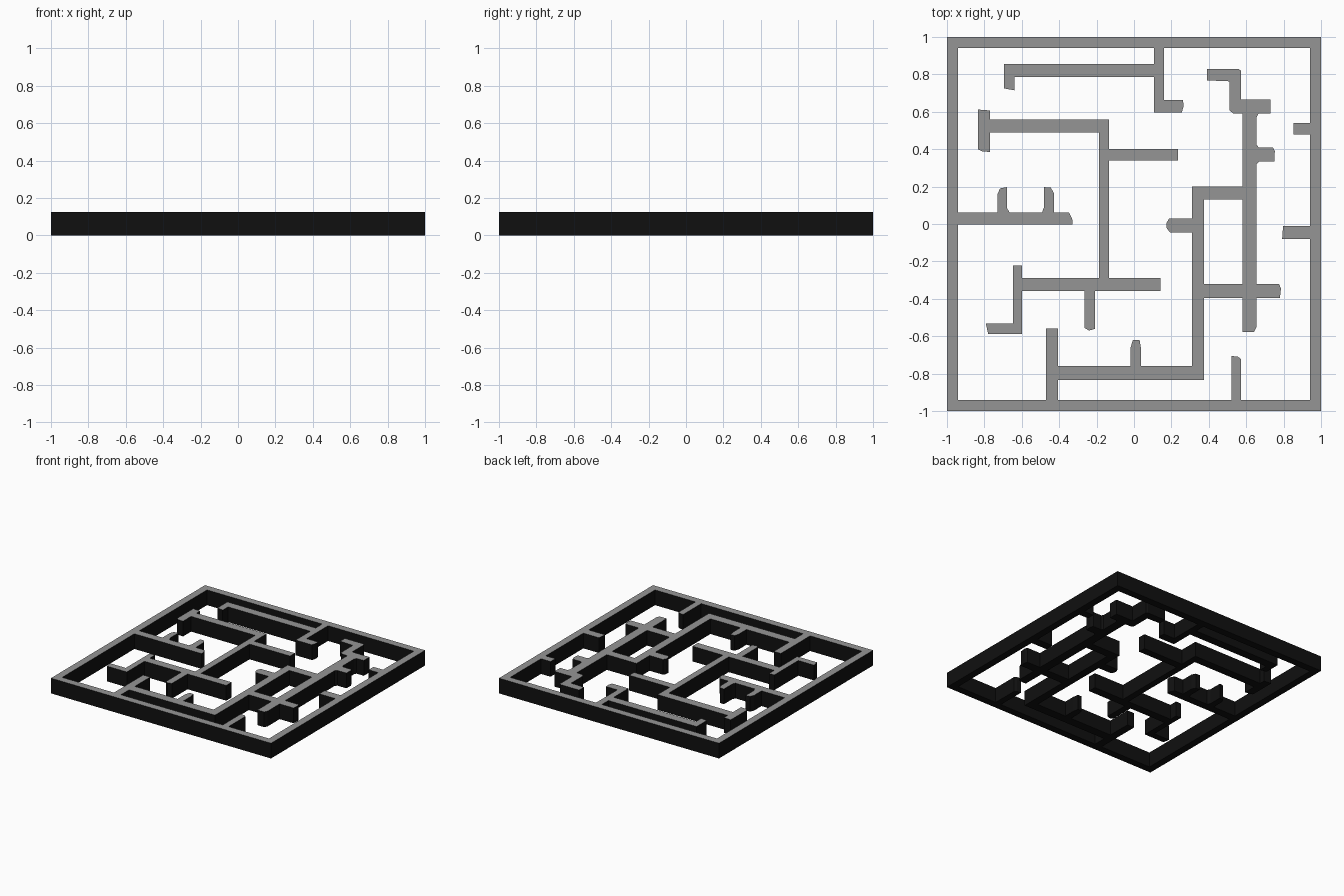
import bpy, bmesh
from mathutils import Vector
from mathutils.geometry import delaunay_2d_cdt

HEIGHT = 0.125


def material(name, v):
    m = bpy.data.materials.new(name)
    m.diffuse_color = (v, v, v, 1)
    return m


top_mat = material("wall_top", 0.3)
side_mat = material("wall_side", 0.005)


def rect(x0, x1, y0, y1):
    return [(x0, y0), (x1, y0), (x1, y1), (x0, y1)]


def build(name, shapes):
    """Merge overlapping plan shapes into one outline and extrude it upward."""
    verts, faces = [], []
    for s in shapes:
        area = sum(a[0] * b[1] - b[0] * a[1] for a, b in zip(s, s[1:] + s[:1]))
        s = s if area > 0 else s[::-1]
        faces.append(list(range(len(verts), len(verts) + len(s))))
        verts += [Vector(p) for p in s]
    vs, _, fs, _, _, src = delaunay_2d_cdt(verts, [], faces, 0, 1e-4)
    bm = bmesh.new()
    bv = [bm.verts.new((v.x, v.y, 0)) for v in vs]
    for f, o in zip(fs, src):
        if o:
            bm.faces.new([bv[i] for i in f])
    bmesh.ops.delete(bm, geom=[v for v in bm.verts if not v.link_faces], context='VERTS')
    ext = bmesh.ops.extrude_face_region(bm, geom=bm.faces[:], use_keep_orig=True)
    bmesh.ops.translate(bm, vec=(0, 0, HEIGHT),
                        verts=[g for g in ext["geom"] if isinstance(g, bmesh.types.BMVert)])
    bmesh.ops.recalc_face_normals(bm, faces=bm.faces[:])
    for f in bm.faces:
        f.material_index = 0 if f.calc_center_median().z > HEIGHT - 0.001 else 1
    me = bpy.data.meshes.new(name)
    bm.to_mesh(me)
    bm.free()
    me.materials.append(top_mat)
    me.materials.append(side_mat)
    ob = bpy.data.objects.new(name, me)
    bpy.context.collection.objects.link(ob)


# Square border
border = [rect(-1, -.94, -1, 1), rect(.94, 1, -1, 1),
          rect(-1, 1, -1, -.94), rect(-1, 1, .94, 1)]

# Wall hanging from the back border
back_wall = [rect(.107, .16, .595, .95), rect(-.695, .107, .785, .855),
             [(-.695, .855), (-.695, .725), (-.64, .715), (-.64, .855)],
             [(.107, .595), (.255, .595), (.265, .63), (.262, .663), (.107, .663)]]

# Wall from the left border with two flared stubs
left_wall = [[(-.95, -.003), (-.33, -.003), (-.33, .025), (-.348, .062), (-.95, .062)],
             [(-.73, .03), (-.73, .158), (-.717, .19), (-.68, .197), (-.68, .088), (-.662, .055), (-.662, .03)],
             [(-.494, .03), (-.494, .055), (-.482, .088), (-.482, .197), (-.445, .195), (-.428, .165), (-.428, .03)]]

# Wall from the front border, climbing to the right
front_wall = [rect(-.47, -.406, -.95, -.56), rect(-.42, .375, -.834, -.76),
              [(-.018, -.78), (-.018, -.66), (-.006, -.62), (.03, -.62), (.038, -.67), (.038, -.78)],
              rect(.31, .375, -.834, .2), rect(.31, .6, .13, .2),
              [(.32, .03), (.188, .03), (.175, .008), (.175, -.022), (.192, -.045), (.32, -.045)],
              [(.36, -.322), (.776, -.322), (.786, -.345), (.78, -.395), (.36, -.395)]]

# Long wall with branches on the right
right_wall = [[(.58, .65), (.67, .65), (.67, .6), (.655, .568), (.655, .425), (.67, .405),
               (.67, .335), (.655, .32), (.655, -.55), (.642, -.577), (.58, -.577)],
              rect(.57, .73, .59, .665),
              [(.51, .83), (.557, .83), (.572, .82), (.572, .59), (.53, .592), (.51, .607)],
              [(.39, .83), (.53, .83), (.53, .762), (.39, .768)],
              [(.64, .41), (.743, .41), (.753, .39), (.75, .335), (.64, .335)]]

# Short stubs on the right and front borders
stubs = [rect(.853, .95, .478, .54),
         [(.95, -.01), (.797, -.01), (.792, -.08), (.95, -.08)],
         [(.52, -.95), (.52, -.705), (.557, -.71), (.572, -.722), (.572, -.95)]]

build("outer_walls", border + back_wall + left_wall + front_wall + right_wall + stubs)

# Free-standing wall in the middle
build("inner_wall", [
    [(-.835, .612), (-.77, .607), (-.77, .385), (-.81, .388), (-.835, .4)],
    rect(-.78, -.133, .49, .56), rect(-.187, -.133, -.32, .56),
    rect(-.15, .235, .34, .402), rect(-.62, .143, -.357, -.288),
    rect(-.647, -.6, -.587, -.222),
    [(-.792, -.533), (-.62, -.533), (-.62, -.587), (-.78, -.587)],
    [(-.265, -.34), (-.265, -.555), (-.24, -.57), (-.209, -.56), (-.209, -.34)]])
